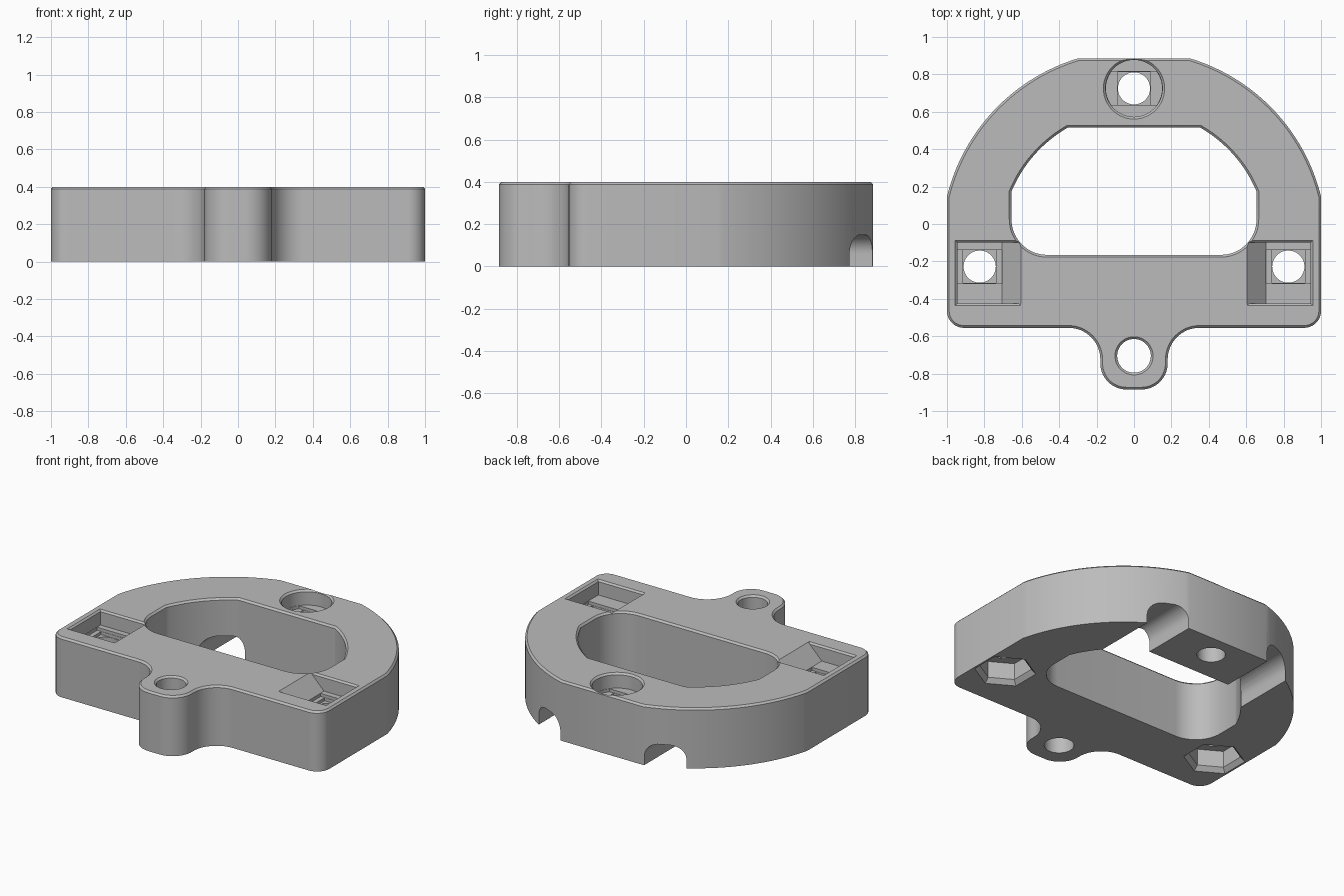
import bpy, bmesh
from math import sin, cos, radians, asin, acos, degrees
from mathutils import Vector

cube = bpy.data.objects.get("Cube")
if cube:
    bpy.data.objects.remove(cube, do_unlink=True)

grey = bpy.data.materials.new("matte_grey")
grey.use_nodes = True
grey.diffuse_color = (0.5, 0.5, 0.5, 1)
grey.node_tree.nodes["Principled BSDF"].inputs["Base Color"].default_value = (0.5, 0.5, 0.5, 1)

TOP = 0.4
CHAMFER = 0.012


def arc(cx, cy, r, start, end, n=16):
    angles = [radians(start + (end - start) * i / n) for i in range(n + 1)]
    return [(cx + r * cos(a), cy + r * sin(a)) for a in angles]


def circle(cx, cy, r, n=48, start=0):
    return arc(cx, cy, r, start, start + 360, n)[:-1]


def box(x0, x1, y0, y1):
    return [(x0, y0), (x1, y0), (x1, y1), (x0, y1)]


def mirrored(half):
    return half + [(-x, y) for x, y in reversed(half)]


def flip(points, side):
    """Mirror an outline to the other side, keeping it counterclockwise."""
    return points if side > 0 else [(-x, y) for x, y in reversed(points)]


def offset(points, d):
    """Grow a counterclockwise outline by d with mitred corners."""
    pts = [Vector(p) for p in points]
    out = []
    for i, p in enumerate(pts):
        a = (p - pts[i - 1]).normalized()
        b = (pts[(i + 1) % len(pts)] - p).normalized()
        na, nb = Vector((a.y, -a.x)), Vector((b.y, -b.x))
        out.append(p + (na + nb) * d / (1 + na.dot(nb)))
    return out


def loft(name, outline, sections, along_y=False):
    """Stack outline copies at (height, growth) and cap both ends."""
    bm = bmesh.new()
    rings = []
    for h, grow in sections:
        ring = offset(outline, grow)
        rings.append([bm.verts.new((p[0], h, p[1]) if along_y else (p[0], p[1], h)) for p in ring])
    bm.faces.new(rings[0])
    bm.faces.new(rings[-1])
    n = len(outline)
    for low, high in zip(rings, rings[1:]):
        for i in range(n):
            j = (i + 1) % n
            bm.faces.new((low[i], low[j], high[j], high[i]))
    bmesh.ops.recalc_face_normals(bm, faces=bm.faces)
    mesh = bpy.data.meshes.new(name)
    bm.to_mesh(mesh)
    bm.free()
    mesh.materials.append(grey)
    obj = bpy.data.objects.new(name, mesh)
    bpy.context.scene.collection.objects.link(obj)
    return obj


# Plate: rounded back, square front corners and a filleted front tab
R, CY, BACK = 1.03, -0.1, 0.885
half = arc(0.04, -0.745, 0.14, -90, 0)
half += arc(0.35, -0.725, 0.17, 180, 90)
half += arc(0.91, -0.465, 0.09, -90, 0)
half += arc(0, CY, R, degrees(acos(1 / R)), degrees(asin((BACK - CY) / R)), 32)
plate = loft("mounting_plate", mirrored(half), [(0, 0), (TOP - CHAMFER, 0), (TOP, -CHAMFER)])

cutters = []


def cut(outline, sections, along_y=False):
    obj = loft("cutter", outline, sections, along_y)
    obj.hide_render = True
    cutters.append(obj)


# Section lists for cutters that flare at the top edge
def flared(bottom):
    return [(bottom, 0), (TOP - CHAMFER, 0), (TOP + 0.02, CHAMFER + 0.02)]


# Central opening
r = 0.71
half = arc(0.465, 0.025, 0.19, -90, 0)
half += arc(0, CY, r, degrees(acos(0.655 / r)), degrees(asin((0.515 - CY) / r)), 20)
cut(mirrored(half), flared(-0.1))

# Tab hole
cut(circle(0, -0.705, 0.09), flared(-0.1))


def stepped_hole(x, y, layer):
    """Two thin ledges that narrow down to a round through hole."""
    cut(layer, [(0.28, 0), (0.32, 0)])
    cut(box(x - 0.088, x + 0.088, y - 0.088, y + 0.088), [(0.26, 0), (0.3, 0)])
    cut(circle(x, y, 0.086), [(-0.1, 0), (0.29, 0)])


# Back counterbore
by = 0.725
cut(circle(0, by, 0.152), flared(0.3))
layer = arc(0, by, 0.15, -36.9, 36.9) + arc(0, by, 0.15, 143.1, 216.9)
stepped_hole(0, by, layer)

for side in (1, -1):
    # Side pocket with a ramp on its inner end
    pocket = [(0.505, 0.5), (0.705, 0.3), (0.945, 0.3), (0.945, 0.5)]
    cut(flip(pocket, side), [(-0.425, 0), (-0.1, 0)], along_y=True)
    rim = box(0.618, 0.944, -0.424, -0.101)
    cut(flip(rim, side), [(TOP - CHAMFER, 0), (TOP + 0.02, CHAMFER + 0.02)])
    hx, hy = 0.825 * side, -0.228
    layer = box(0.707, 0.943, hy - 0.09, hy + 0.09)
    stepped_hole(hx, hy, flip(layer, side))

    # Hexagonal nut recess underneath
    cut(circle(hx, hy, 0.16, 6, 30), [(-0.02, 0.04), (0.03, 0), (0.14, 0)])

    # Round-topped channel under the back of the ring
    channel = [(0.31, -0.1), (0.545, -0.1)]
    channel += arc(0.455, 0.06, 0.09, 0, 90, 10) + arc(0.4, 0.06, 0.09, 90, 180, 10)
    cut(flip(channel, side), [(0.25, 0), (1.0, 0)], along_y=True)

# Apply all cuts
bpy.ops.object.select_all(action="DESELECT")
bpy.context.view_layer.objects.active = plate
plate.select_set(True)
for cutter in cutters:
    mod = plate.modifiers.new("cut", "BOOLEAN")
    mod.operation = "DIFFERENCE"
    mod.solver = "EXACT"
    mod.object = cutter
    bpy.ops.object.modifier_apply(modifier=mod.name)
    bpy.data.objects.remove(cutter, do_unlink=True)

bpy.ops.object.shade_smooth_by_angle(angle=radians(25))
